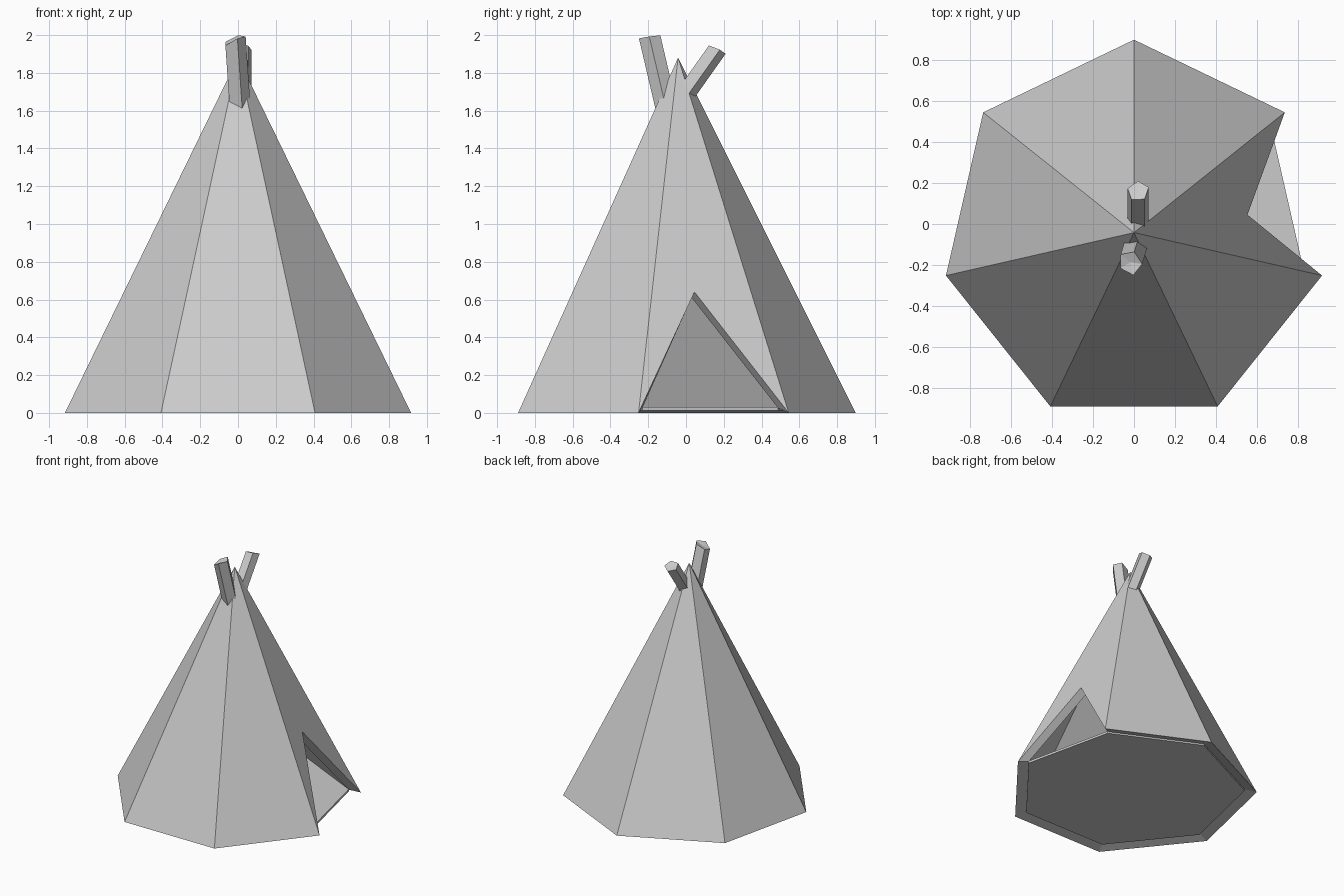
import bpy, bmesh, math
from mathutils import Vector

if "Cube" in bpy.data.objects:
    bpy.data.objects.remove(bpy.data.objects["Cube"])

N = 7
CY = -0.042


def ring(bm, radius, z):
    return [bm.verts.new((radius * math.cos(math.pi / 2 + k * math.tau / N),
                          CY + radius * math.sin(math.pi / 2 + k * math.tau / N), z))
            for k in range(N)]


def finish(bm, name):
    bmesh.ops.recalc_face_normals(bm, faces=bm.faces)
    me = bpy.data.meshes.new(name)
    bm.to_mesh(me)
    bm.free()
    ob = bpy.data.objects.new(name, me)
    bpy.context.collection.objects.link(ob)
    return ob


# Tent cover: seven-sided double-walled cone with a triangular doorway on side 5
bm = bmesh.new()
skins = []
for radius, z, top, door in ((0.94, 0.0, 1.88, (0.553, 0.045, 0.64)),
                             (0.85, 0.025, 1.69, (0.492, 0.03, 0.61))):
    base = ring(bm, radius, z)
    apex = bm.verts.new((0, CY, top))
    d = bm.verts.new(door)
    for k in range(N):
        a, b = base[k], base[(k + 1) % N]
        if k == 5:
            bm.faces.new((a, d, apex))
            bm.faces.new((d, b, apex))
        else:
            bm.faces.new((a, b, apex))
    skins.append((base, d))
(outer, do), (inner, di) = skins
for k in range(N):
    j = (k + 1) % N
    if k == 5:  # door jambs
        bm.faces.new((outer[k], do, di, inner[k]))
        bm.faces.new((do, outer[j], inner[j], di))
    else:       # bottom rim
        bm.faces.new((outer[k], outer[j], inner[j], inner[k]))
finish(bm, "tent_cover")

# Floor slab
bm = bmesh.new()
lo, hi = ring(bm, 0.85, 0.012), ring(bm, 0.85, 0.03)
bm.faces.new(lo)
bm.faces.new(hi)
for k in range(N):
    j = (k + 1) % N
    bm.faces.new((lo[k], lo[j], hi[j], hi[k]))
finish(bm, "tent_floor")


# Five-sided poles with roughly cut ends
def pole(name, start, end, radius, turn, cut):
    start, end = Vector(start), Vector(end)
    axis = (end - start).normalized()
    side = (Vector((1, 0, 0)) - axis * axis.x).normalized()
    up = axis.cross(side)
    bm = bmesh.new()
    lo, hi = [], []
    for k in range(5):
        a = math.radians(90 + turn + 72 * k)
        off = radius * (side * math.cos(a) + up * math.sin(a))
        lo.append(bm.verts.new(start + off))
        hi.append(bm.verts.new(end + off + axis * cut[k]))
    tip = bm.verts.new(end)
    bm.faces.new(lo)
    for k in range(5):
        j = (k + 1) % 5
        bm.faces.new((lo[k], lo[j], hi[j], hi[k]))
        bm.faces.new((hi[k], hi[j], tip))
    finish(bm, name)


pole("front_pole", (0.006, -0.105, 1.62), (-0.018, -0.187, 1.97), 0.06, -20,
     (0.015, -0.01, -0.015, 0.025, 0.02))
pole("back_pole", (0.02, -0.02, 1.67), (0.02, 0.157, 1.92), 0.054, 0,
     (0.015, 0.005, -0.005, 0.0, 0.015))
